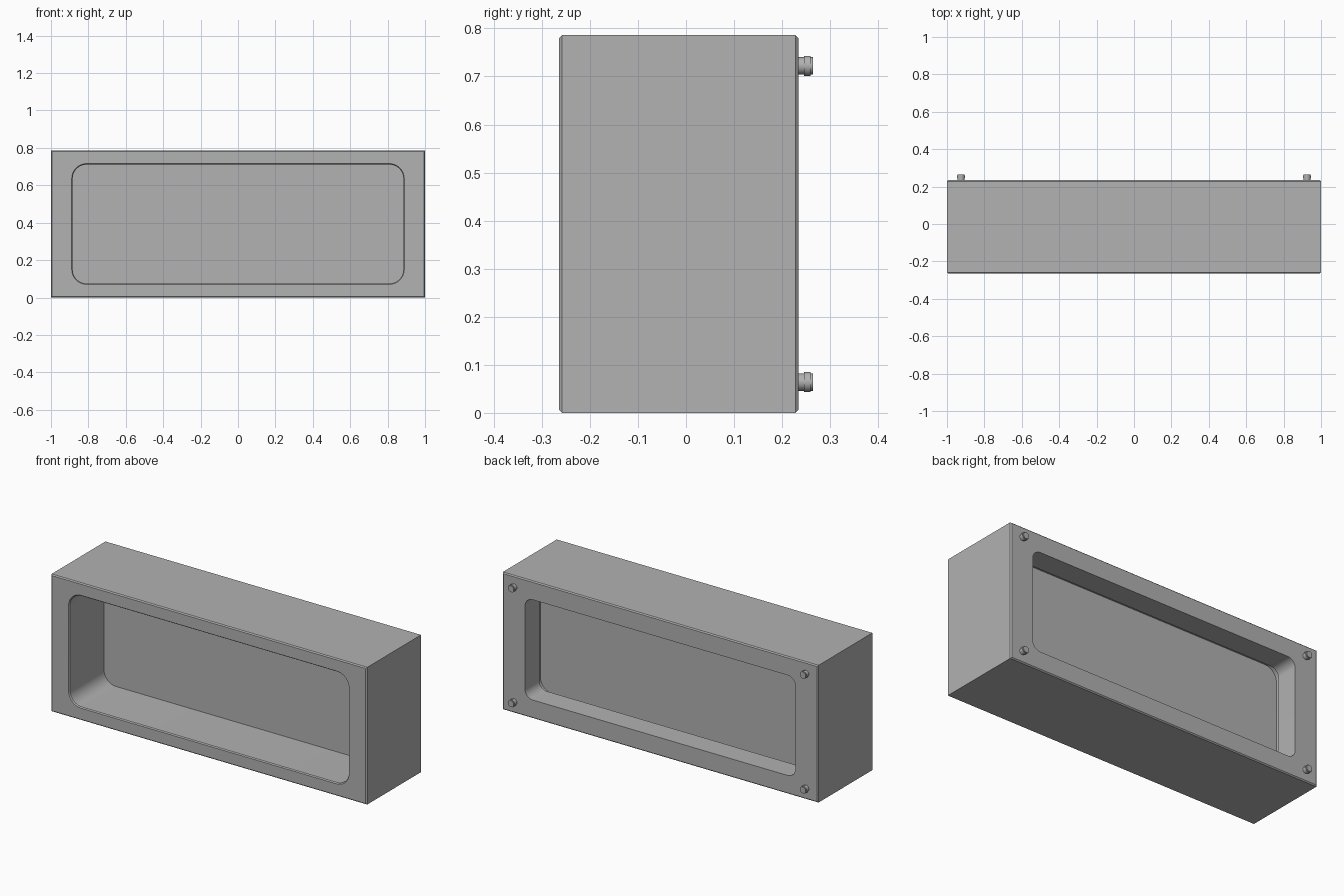
import bpy, bmesh, math
from mathutils import Vector

cube = bpy.data.objects.get("Cube")
if cube:
    bpy.data.objects.remove(cube, do_unlink=True)

HEIGHT = 0.786
MID = HEIGHT / 2
FRONT, BACK = -0.264, 0.234
CHAMFER = 0.006

grey = bpy.data.materials.new("plain grey")
grey.use_nodes = True
colour = (0.445, 0.445, 0.445, 1)
grey.diffuse_color = colour
grey.node_tree.nodes["Principled BSDF"].inputs["Base Color"].default_value = colour


def rounded_ring(half_w, half_h, radius, y, steps=10):
    """Rounded rectangle in the xz plane, always with the same point count."""
    points = []
    for corner, (sx, sz) in enumerate([(1, 1), (-1, 1), (-1, -1), (1, -1)]):
        for i in range(steps + 1):
            a = math.pi / 2 * (corner + i / steps)
            points.append(Vector((sx * (half_w - radius) + radius * math.cos(a), y,
                                  MID + sz * (half_h - radius) + radius * math.sin(a))))
    return points


def finish(name, bm, angle=30):
    bmesh.ops.remove_doubles(bm, verts=bm.verts, dist=0.00001)
    bmesh.ops.recalc_face_normals(bm, faces=bm.faces)
    mesh = bpy.data.meshes.new(name)
    bm.to_mesh(mesh)
    bm.free()
    mesh.materials.append(grey)
    obj = bpy.data.objects.new(name, mesh)
    bpy.context.collection.objects.link(obj)
    bpy.ops.object.select_all(action='DESELECT')
    obj.select_set(True)
    bpy.context.view_layer.objects.active = obj
    bpy.ops.object.shade_smooth_by_angle(angle=math.radians(angle))
    return obj


def skin(name, rings, closed=False):
    """Join successive rings with faces; cap the ends unless closed."""
    bm = bmesh.new()
    loops = [[bm.verts.new(p) for p in ring] for ring in rings]
    pairs = list(zip(loops, loops[1:]))
    if closed:
        pairs.append((loops[-1], loops[0]))
    else:
        bm.faces.new(loops[0])
        bm.faces.new(loops[-1])
    for a, b in pairs:
        for i in range(len(a)):
            j = (i + 1) % len(a)
            bm.faces.new((a[i], a[j], b[j], b[i]))
    return finish(name, bm)


# Hollow case: outer skin, back lip, wider cavity and chamfered front opening
skin("case", [
    rounded_ring(1 - CHAMFER, MID - CHAMFER, 0, FRONT),
    rounded_ring(1, MID, 0, FRONT + CHAMFER),
    rounded_ring(1, MID, 0, BACK - CHAMFER),
    rounded_ring(1 - CHAMFER, MID - CHAMFER, 0, BACK),
    rounded_ring(0.857, 0.287, 0.05, BACK),
    rounded_ring(0.857, 0.287, 0.05, 0.104),
    rounded_ring(0.884, 0.318, 0.075, 0.104),
    rounded_ring(0.884, 0.318, 0.075, FRONT + CHAMFER),
    rounded_ring(0.889, 0.323, 0.08, FRONT),
], closed=True)

# Thin sheet closing the cavity
skin("inner_panel", [rounded_ring(0.884, 0.318, 0.075, y) for y in (0.05, 0.056)])


def turned_ring(x, z, radius, y, sides=24):
    return [Vector((x + radius * math.cos(2 * math.pi * i / sides), y,
                    z + radius * math.sin(2 * math.pi * i / sides))) for i in range(sides)]


# Four stepped screws at the back corners
SCREW_PROFILE = [(0.018, 0.225), (0.018, 0.245), (0.021, 0.245),
                 (0.021, 0.259), (0.018, 0.259), (0.018, 0.264)]
for side, sx in (("left", 1), ("right", -1)):
    for level, sz in (("upper", 1), ("lower", -1)):
        skin(f"{level}_{side}_screw",
             [turned_ring(sx * 0.925, MID + sz * 0.329, r, y) for r, y in SCREW_PROFILE])
